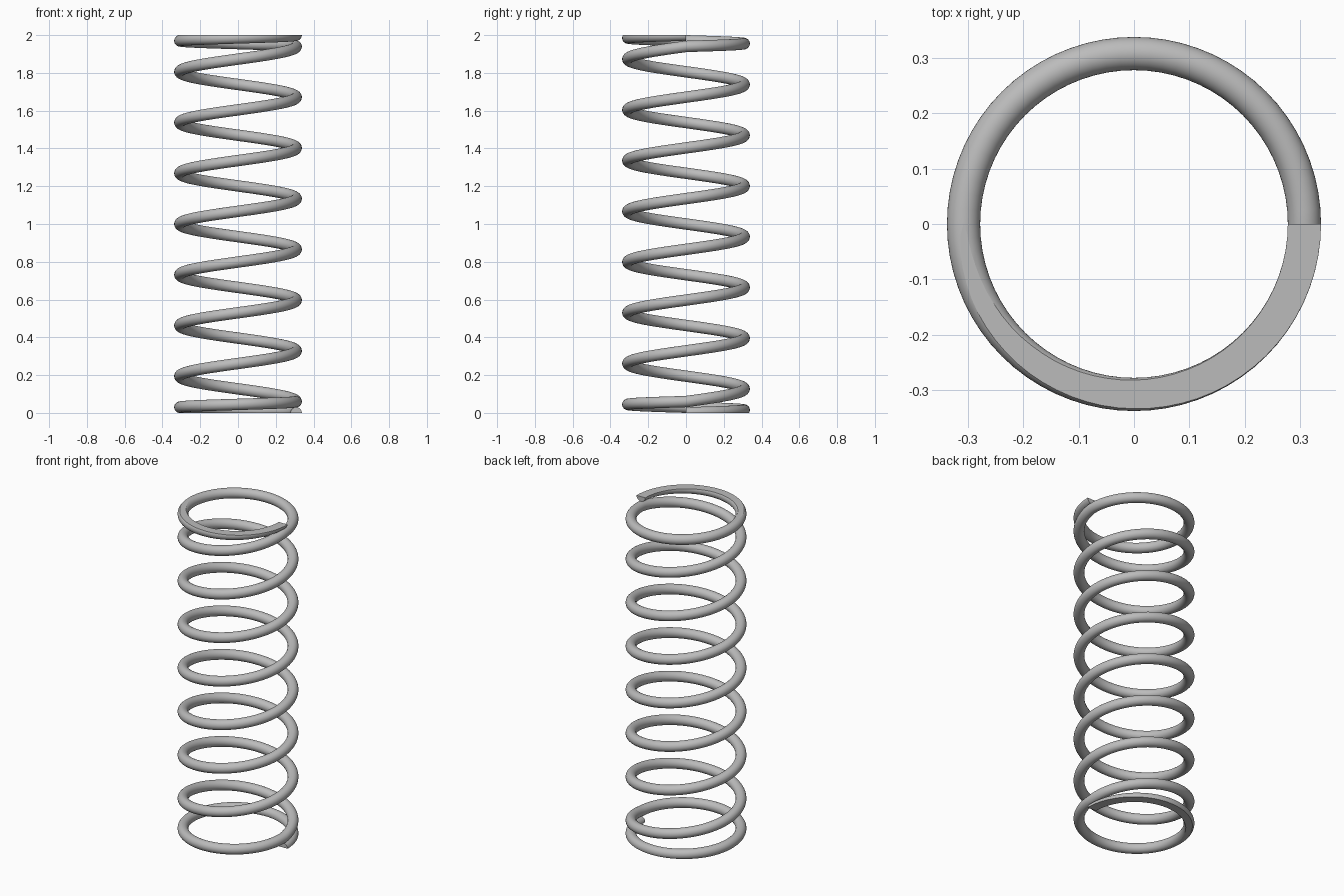
import bpy
import bmesh
import math
from mathutils import Vector

HEIGHT = 2.0
COIL_R = 0.308          # centre line radius
WIRE_R = 0.03
ACTIVE_TURNS = 7        # open turns between the two closed end turns
STEPS = 72              # rings per turn
SIDES = 32              # wire cross-section

cube = bpy.data.objects.get("Cube")
if cube:
    bpy.data.objects.remove(cube, do_unlink=True)

steel = bpy.data.materials.new("steel_grey")
steel.use_nodes = True
steel.diffuse_color = (0.5, 0.5, 0.5, 1)
steel.node_tree.nodes["Principled BSDF"].inputs["Base Color"].default_value = (0.5, 0.5, 0.5, 1)


def centre_height(turn):
    """Closed turns rise by one wire diameter, open turns by the full pitch."""
    closed = 2 * WIRE_R
    pitch = (HEIGHT - 2 * closed) / ACTIVE_TURNS
    if turn < 1:
        return closed * turn
    if turn > ACTIVE_TURNS + 1:
        return HEIGHT - closed * (ACTIVE_TURNS + 2 - turn)
    return closed + pitch * (turn - 1)


def centre(turn):
    a = math.tau * turn
    return Vector((COIL_R * math.cos(a), COIL_R * math.sin(a), centre_height(turn)))


# Sweep a round wire along the helix
bm = bmesh.new()
total = ACTIVE_TURNS + 2
rings = []
for i in range(total * STEPS + 1):
    turn = i / STEPS
    a = math.tau * turn
    outward = Vector((math.cos(a), math.sin(a), 0))
    before, after = max(turn - 0.5 / STEPS, 0), min(turn + 0.5 / STEPS, total)
    slope = (centre_height(after) - centre_height(before)) / (after - before)
    along = Vector((-math.sin(a), math.cos(a), slope / (math.tau * COIL_R))).normalized()
    if i in (0, total * STEPS):      # end faces are cut upright
        along = Vector((-math.sin(a), math.cos(a), 0))
    up = outward.cross(along)
    ring = []
    for k in range(SIDES):
        b = math.tau * k / SIDES
        ring.append(bm.verts.new(centre(turn) + WIRE_R * (outward * math.cos(b) + up * math.sin(b))))
    rings.append(ring)

for lower, upper in zip(rings, rings[1:]):
    for k in range(SIDES):
        n = (k + 1) % SIDES
        bm.faces.new((lower[k], lower[n], upper[n], upper[k])).smooth = True

# Upright end faces
for ring in (rings[0], rings[-1]):
    cap = bm.faces.new(ring)
    for e in cap.edges:
        e.smooth = False

# Grind both ends flat
for z, direction in ((0, -1), (HEIGHT, 1)):
    bmesh.ops.bisect_plane(bm, geom=bm.verts[:] + bm.edges[:] + bm.faces[:], dist=1e-6,
                           plane_co=(0, 0, z), plane_no=(0, 0, direction), clear_outer=True)
    rim = [e for e in bm.edges if e.is_boundary and all(abs(v.co.z - z) < 1e-4 for v in e.verts)]
    for e in rim:
        e.smooth = False
    filled = bmesh.ops.triangle_fill(bm, edges=rim, use_beauty=True, normal=(0, 0, direction))
    for f in filled["geom"]:
        if isinstance(f, bmesh.types.BMFace):
            f.smooth = False

bmesh.ops.recalc_face_normals(bm, faces=bm.faces[:])
mesh = bpy.data.meshes.new("coil_spring")
bm.to_mesh(mesh)
bm.free()
mesh.materials.append(steel)
spring = bpy.data.objects.new("coil_spring", mesh)
bpy.context.collection.objects.link(spring)
